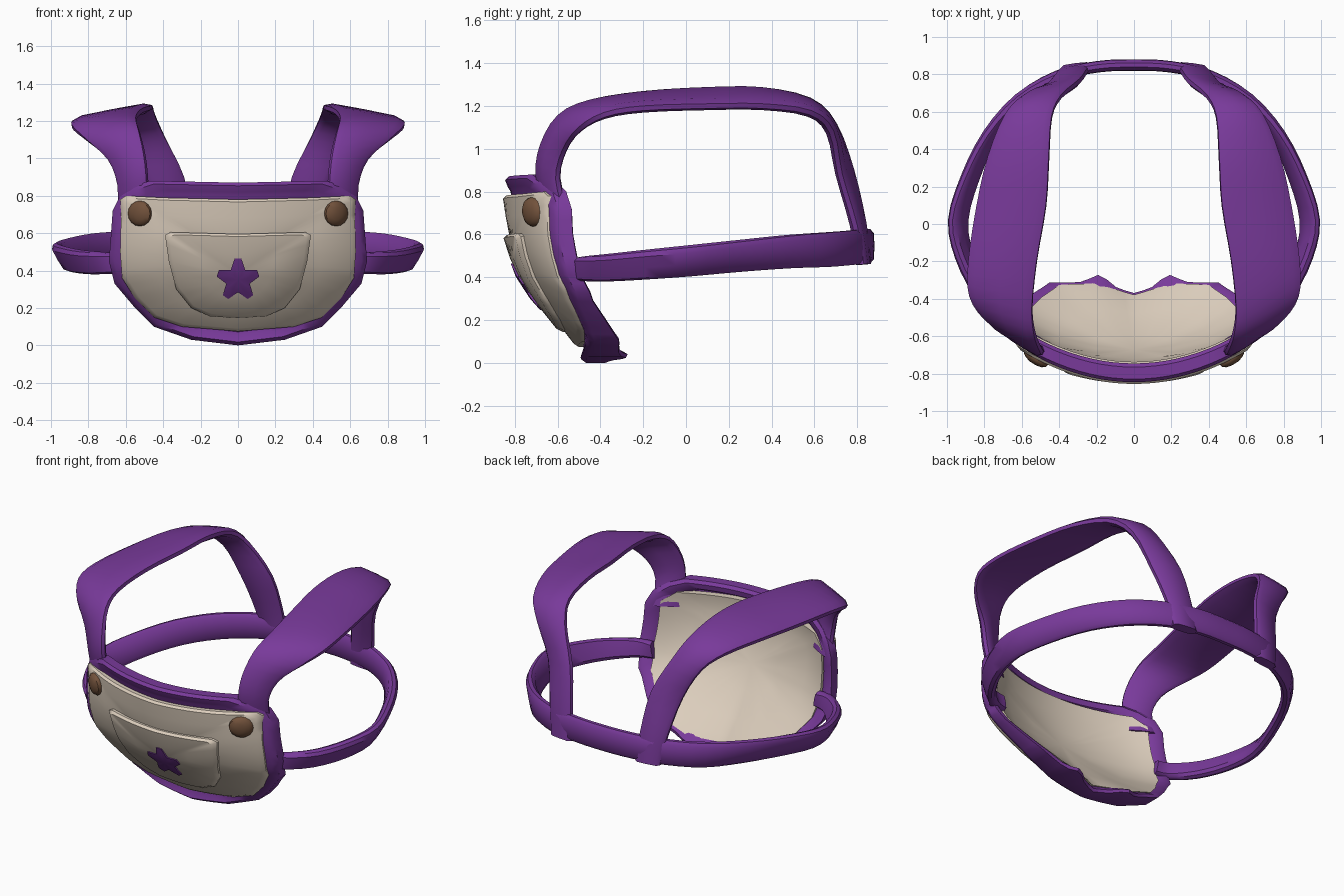
import bpy, bmesh, math
from mathutils import Vector

if "Cube" in bpy.data.objects:
    bpy.data.objects.remove(bpy.data.objects["Cube"])


def material(name, rgb):
    m = bpy.data.materials.new(name)
    m.diffuse_color = (*rgb, 1)
    m.use_nodes = True
    m.node_tree.nodes["Principled BSDF"].inputs["Base Color"].default_value = m.diffuse_color
    return m


PURPLE = material("purple fabric", (0.19, 0.042, 0.325))
CREAM = material("cream fabric", (0.72, 0.62, 0.51))
BROWN = material("brown button", (0.17, 0.085, 0.045))


def finish(bm, name, mat, angle=40):
    bmesh.ops.recalc_face_normals(bm, faces=bm.faces)
    me = bpy.data.meshes.new(name)
    bm.to_mesh(me)
    bm.free()
    me.materials.append(mat)
    ob = bpy.data.objects.new(name, me)
    bpy.context.collection.objects.link(ob)
    bpy.ops.object.select_all(action='DESELECT')
    ob.select_set(True)
    bpy.context.view_layer.objects.active = ob
    bpy.ops.object.shade_smooth_by_angle(angle=math.radians(angle))
    return ob


# Curved bib surface: depth at a given x and height
PROFILE = [(0, -.42), (.1, -.47), (.2, -.55), (.3, -.63), (.4, -.695),
           (.5, -.74), (.6, -.77), (.8, -.80), (.9, -.81)]


def bib_y(x, z):
    z = min(max(z, 0), .899)
    for (z0, y0), (z1, y1) in zip(PROFILE, PROFILE[1:]):
        if z <= z1:
            y = y0 + (y1 - y0) * (z - z0) / (z1 - z0)
            break
    k = .36 + .14 * min(max((z - .4) / .4, 0), 1)
    return y + k * x * x


def mirrored(half):
    """Closed outline from a right half running top centre to bottom centre."""
    return half + [(-x, z) for x, z in reversed(half) if x > 1e-6]


def subdivide(outline, step=.06):
    pts = []
    for (x0, z0), (x1, z1) in zip(outline, outline[1:] + outline[:1]):
        n = max(1, math.ceil(math.hypot(x1 - x0, z1 - z0) / step))
        pts += [(x0 + (x1 - x0) * i / n, z0 + (z1 - z0) * i / n) for i in range(n)]
    return pts


def back_flare(x, z):
    """Lower back of the bib swells toward the wearer, with a notch at the middle."""
    return .065 * min(1, abs(x) / .18) * max(0, 1 - z / .3)


def sheet(name, outline, centre, rings, mat, flare=False, tabs=False):
    """Padded sheet on the bib. rings: (scale, front offset, back offset)."""
    bm = bmesh.new()
    pts = subdivide(outline)
    n = len(pts)
    cx, cz = centre
    edge = []
    for side in (1, 2):
        hub = bm.verts.new((cx, bib_y(cx, cz) + rings[0][side], cz))
        prev = None
        for r in rings[1:]:
            loop = []
            for px, pz in pts:
                x, z = cx + (px - cx) * r[0], cz + (pz - cz) * r[0]
                y = bib_y(x, z) + r[side]
                if flare and side == 2:
                    y += back_flare(x, z)
                # folded tabs and thicker roll along the lower edge
                if tabs and side == 2 and z < .09 and r[0] > .9:
                    y += .045 * max(0, 1 - abs(abs(x) - .18) / .09)
                if tabs and side == 1 and r[0] > .9:
                    y -= .025 * max(0, 1 - z / .15)
                loop.append(bm.verts.new((x, y, z)))
            for i in range(n):
                j = (i + 1) % n
                if prev:
                    bm.faces.new((prev[i], prev[j], loop[j], loop[i]))
                else:
                    bm.faces.new((hub, loop[i], loop[j]))
            prev = loop
        edge.append(prev)
    a, b = edge
    for i in range(n):
        j = (i + 1) % n
        bm.faces.new((a[i], a[j], b[j], b[i]))
    return finish(bm, name, mat)


def smooth_path(pts, n=3):
    """Catmull-Rom resampling."""
    out = []
    for i in range(len(pts) - 1):
        p0, p1, p2 = pts[max(i - 1, 0)], pts[i], pts[i + 1]
        p3 = pts[min(i + 2, len(pts) - 1)]
        for k in range(n):
            t = k / n
            out.append(.5 * (2 * p1 + (p2 - p0) * t + (2 * p0 - 5 * p1 + 4 * p2 - p3) * t * t
                             + (3 * p1 - p0 - 3 * p2 + p3) * t ** 3))
    return out + [pts[-1]]


def ribbon(name, edge_a, edge_b, half_thick, mat):
    """Thick band running between two edge paths."""
    A = smooth_path([Vector(p) for p in edge_a])
    B = smooth_path([Vector(p) for p in edge_b])
    section = [(0, -.4), (.12, -1), (.5, -1.1), (.88, -1),
               (1, -.4), (1, .4), (.88, 1), (.5, 1.1), (.12, 1), (0, .4)]
    m = len(section)
    bm = bmesh.new()
    loops = []
    for i, (a, b) in enumerate(zip(A, B)):
        lo, hi = max(i - 1, 0), min(i + 1, len(A) - 1)
        tangent = (A[hi] + B[hi]) - (A[lo] + B[lo])
        normal = tangent.cross(b - a).normalized()
        loops.append([bm.verts.new(a.lerp(b, u) + normal * v * half_thick) for u, v in section])
    for p, q in zip(loops, loops[1:]):
        for i in range(m):
            j = (i + 1) % m
            bm.faces.new((p[i], p[j], q[j], q[i]))
    bm.faces.new(loops[0])
    bm.faces.new(loops[-1])
    return finish(bm, name, mat)


def flip(pts):
    return [(-x, y, z) for x, y, z in pts]


# Bib backing with padded rim
rim = mirrored([(0, .87), (.47, .88), (.56, .85), (.63, .80), (.67, .72), (.69, .45),
                (.66, .33), (.55, .2), (.45, .1), (.25, .03), (0, 0)])
sheet("bib_rim", rim, (0, .45),
      [(0, -.02, .02), (.4, -.02, .02), (.84, -.02, .02), (.88, -.03, .05),
       (.96, -.04, .06), (1, -.022, .042)], PURPLE, flare=True, tabs=True)

# Cream front panel and inner lining
front = mirrored([(0, .78), (.4, .79), (.6, .80), (.63, .78), (.625, .7), (.63, .5),
                  (.62, .36), (.55, .25), (.45, .15), (.3, .1), (0, .075)])
sheet("front_panel", front, (0, .45),
      [(0, -.06, 0), (.35, -.06, 0), (.7, -.06, 0), (.96, -.06, 0), (1, -.045, 0)], CREAM)
lining = mirrored([(0, .81), (.5, .80), (.58, .74), (.60, .47), (.58, .33),
                   (.49, .21), (.40, .12), (.22, .06), (0, .045)])
sheet("inner_lining", lining, (0, .45),
      [(0, 0, .045), (.35, 0, .045), (.7, 0, .045), (.9, 0, .055), (1, 0, .064)],
      CREAM, flare=True)

# Pocket
pocket = mirrored([(0, .595), (.36, .605), (.39, .59), (.37, .45), (.33, .3),
                   (.25, .2), (.15, .155), (0, .145)])
sheet("pocket", pocket, (0, .38),
      [(0, -.088, -.05), (.5, -.088, -.05), (.94, -.088, -.05), (1, -.07, -.05)], CREAM)

# Star patch with blunt points
star = []
for i in range(5):
    a = math.radians(90 + 72 * i)
    for d, r in ((-9, .115), (9, .115), (36, .066)):
        t = a + math.radians(d)
        star.append((r * math.cos(t), .35 + r * math.sin(t)))
sheet("star_patch", star, (0, .35), [(0, -.099, -.085), (.5, -.099, -.085), (1, -.095, -.085)], PURPLE)

# Buttons
for s, side in ((1, "right"), (-1, "left")):
    disc = [(s * .525 + .064 * math.cos(i * math.pi / 8), .705 + .068 * math.sin(i * math.pi / 8))
            for i in range(16)]
    sheet("button_" + side, disc, (s * .525, .705),
          [(0, -.098, -.05), (.5, -.094, -.05), (.85, -.082, -.05), (1, -.066, -.05)], BROWN)

# Shoulder straps
inner = [(.48, -.65, .70), (.485, -.69, .88), (.50, -.67, 1.02), (.53, -.59, 1.15),
         (.545, -.45, 1.21), (.52, -.2, 1.25), (.47, .1, 1.27), (.455, .35, 1.27),
         (.44, .57, 1.22), (.39, .68, 1.11), (.29, .765, .9), (.25, .82, .65), (.23, .84, .46)]
outer = [(.64, -.56, .70), (.64, -.60, .86), (.69, -.57, .99), (.80, -.50, 1.09),
         (.88, -.38, 1.16), (.885, -.2, 1.19), (.84, .1, 1.20), (.78, .36, 1.20),
         (.69, .58, 1.17), (.59, .68, 1.08), (.48, .72, .88), (.42, .79, .64), (.39, .82, .46)]
ribbon("shoulder_strap_right", inner, outer, .028, PURPLE)
ribbon("shoulder_strap_left", flip(inner), flip(outer), .028, PURPLE)

# Waist belt around the back, leaning outward at the top
low = [(.58, -.51, .39), (.67, -.48, .385), (.78, -.36, .385), (.87, -.18, .395), (.90, .02, .41),
       (.84, .25, .43), (.74, .48, .445), (.60, .67, .45), (.41, .79, .46), (.2, .84, .465)]
top = [(.60, -.51, .49), (.70, -.49, .495), (.84, -.37, .505), (.94, -.18, .525), (.98, .02, .545),
       (.91, .25, .57), (.79, .48, .595), (.62, .67, .61), (.41, .79, .62), (.2, .84, .625)]
ribbon("waist_belt", low + [(0, .85, .465)] + flip(low[::-1]),
       top + [(0, .85, .625)] + flip(top[::-1]), .028, PURPLE)
